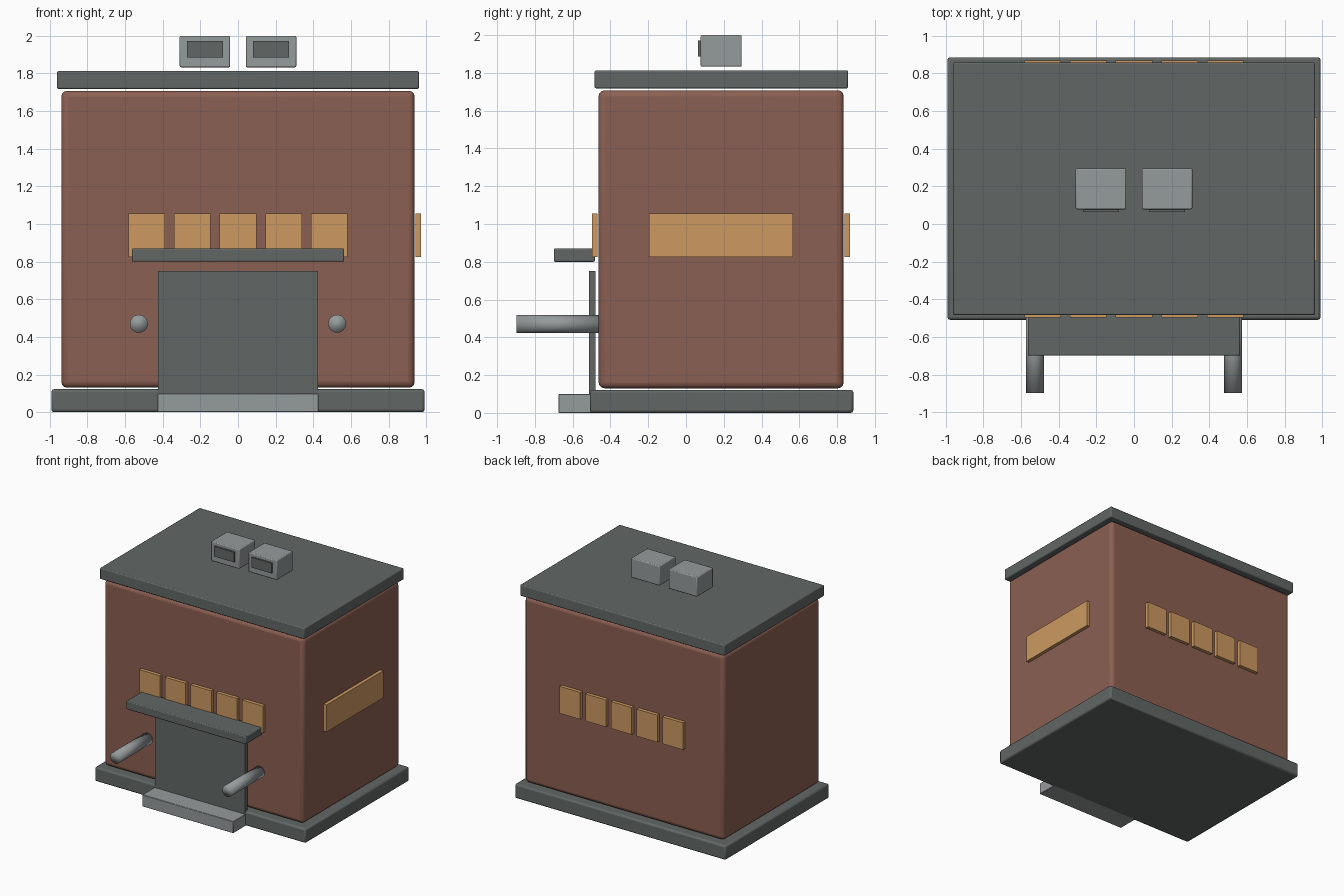
import bpy
from math import radians

cube = bpy.data.objects.get("Cube")
if cube:
    bpy.data.objects.remove(cube, do_unlink=True)


def material(name, rgb):
    m = bpy.data.materials.new(name)
    m.use_nodes = True
    m.diffuse_color = (*rgb, 1)
    m.node_tree.nodes["Principled BSDF"].inputs["Base Color"].default_value = (*rgb, 1)
    return m


BRICK = material("brick red", (0.26, 0.115, 0.085))
SLATE = material("slate grey", (0.12, 0.137, 0.133))
METAL = material("light grey", (0.30, 0.325, 0.33))
GLOW = material("amber glass", (0.61, 0.32, 0.12))


def box(name, mat, x, y, z, bevel=0.0, segments=2):
    """Box from (min, max) pairs, with optional rounded edges."""
    spans = (x, y, z)
    bpy.ops.mesh.primitive_cube_add(size=1, location=[(a + b) / 2 for a, b in spans])
    ob = bpy.context.object
    ob.name = name
    ob.scale = [b - a for a, b in spans]
    bpy.ops.object.transform_apply(location=False, rotation=False, scale=True)
    ob.data.materials.append(mat)
    if bevel:
        mod = ob.modifiers.new("rounded edges", 'BEVEL')
        mod.width = bevel
        mod.segments = segments
        bpy.ops.object.shade_smooth_by_angle(angle=radians(30))
    return ob


# Main masses
box("base_slab", SLATE, (-0.992, 0.992), (-0.509, 0.886), (0, 0.122), 0.014)
box("brick_walls", BRICK, (-0.939, 0.939), (-0.463, 0.835), (0.13, 1.708), 0.032, 3)
box("roof_slab", SLATE, (-0.962, 0.962), (-0.484, 0.858), (1.718, 1.813), 0.008)

# Entrance
box("door", SLATE, (-0.424, 0.424), (-0.513, -0.48), (0.05, 0.75))
box("door_step", METAL, (-0.428, 0.428), (-0.675, -0.47), (0, 0.1), 0.003, 1)
box("canopy", SLATE, (-0.564, 0.564), (-0.70, -0.482), (0.8, 0.87), 0.007)

# Front and back window rows
for side, depth in (("front", (-0.497, -0.468)), ("back", (0.84, 0.869))):
    for i in range(5):
        x = (i - 2) * 0.242
        box(f"{side}_window_{i + 1}", GLOW, (x - 0.097, x + 0.097), depth, (0.825, 1.055))

# Single wide window on the left wall
box("left_window", GLOW, (0.943, 0.972), (-0.196, 0.567), (0.825, 1.055))

for side, s in (("left", 1), ("right", -1)):
    # Horizontal post beside the door
    bpy.ops.mesh.primitive_cylinder_add(vertices=24, radius=0.048, depth=0.45,
                                        location=(s * 0.527, -0.672, 0.47),
                                        rotation=(radians(90), 0, 0))
    post = bpy.context.object
    post.name = f"{side}_post"
    post.data.materials.append(METAL)
    bpy.ops.object.shade_smooth()

    # Rooftop unit with a dark grille
    x = s * 0.176
    box(f"{side}_roof_unit", METAL, (x - 0.134, x + 0.134), (0.078, 0.295), (1.833, 2.0), 0.007)
    box(f"{side}_unit_grille", SLATE, (x - 0.095, x + 0.095), (0.064, 0.085), (1.886, 1.972))
